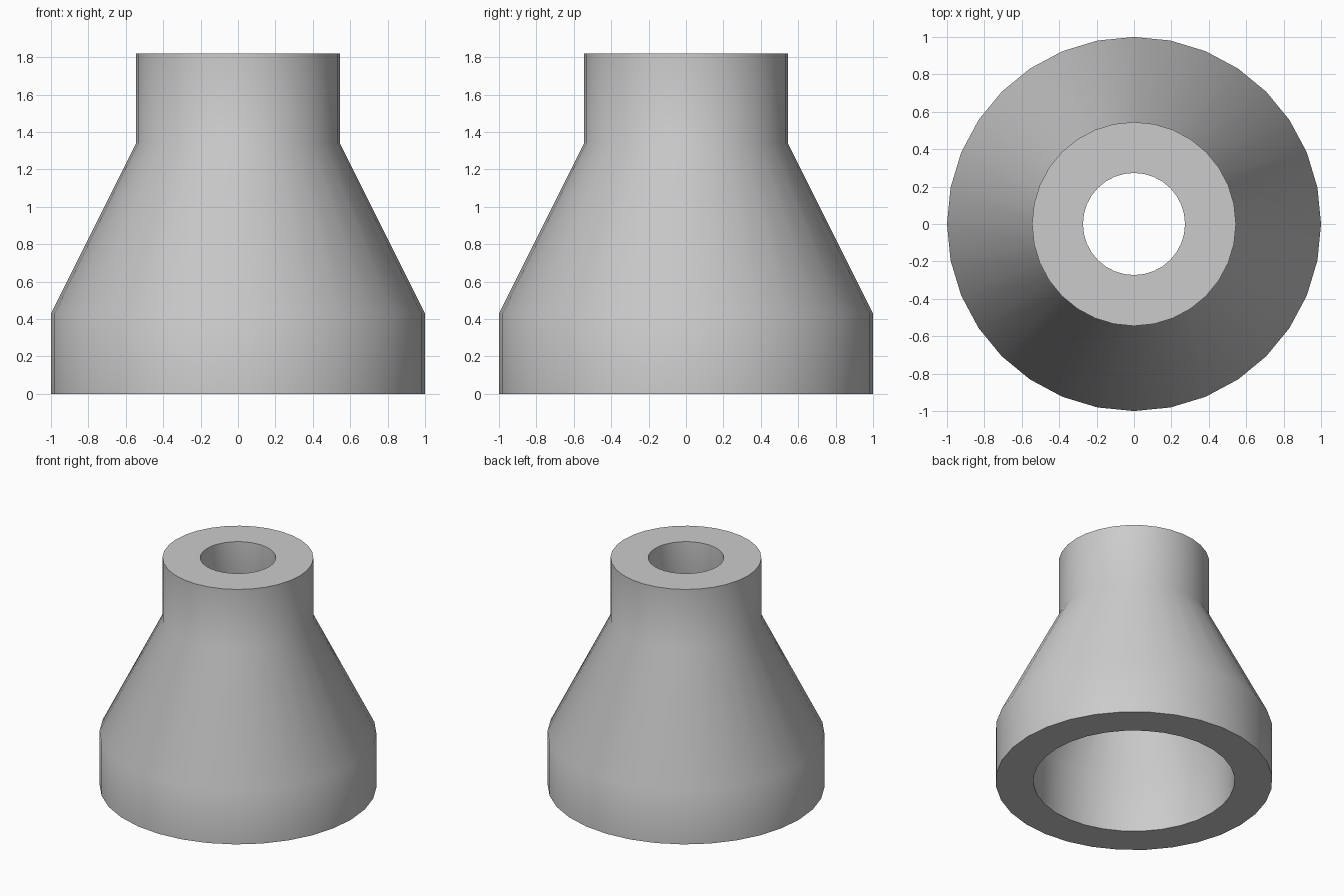
import bpy, bmesh
from math import tau

cube = bpy.data.objects.get("Cube")
if cube:
    bpy.data.objects.remove(cube, do_unlink=True)

SIDES = 32
HEIGHT = 1.82

# Plain grey finish
grey = bpy.data.materials.new("plain_grey")
grey.use_nodes = True
colour = (0.6, 0.6, 0.6, 1.0)
grey.diffuse_color = colour
grey.node_tree.nodes["Principled BSDF"].inputs["Base Color"].default_value = colour

# Closed wall section as (radius, height): outside going up, bore going down
wall = [(1.0, 0.0), (1.0, 0.43), (0.545, 1.34), (0.545, HEIGHT)]
bore = [(0.273, HEIGHT), (0.273, 1.34), (0.728, 0.43), (0.728, 0.0)]
section = wall + bore

# Revolve the section around the vertical axis
bm = bmesh.new()
verts = [bm.verts.new((r, 0, z)) for r, z in section]
edges = [bm.edges.new((a, b)) for a, b in zip(verts, verts[1:] + verts[:1])]
bmesh.ops.spin(bm, geom=verts + edges, cent=(0, 0, 0), axis=(0, 0, 1),
               angle=tau, steps=SIDES, use_merge=False, use_duplicate=False)
bmesh.ops.remove_doubles(bm, verts=bm.verts, dist=0.0005)
bmesh.ops.recalc_face_normals(bm, faces=bm.faces)

mesh = bpy.data.meshes.new("reducer_body")
bm.to_mesh(mesh)
bm.free()
mesh.materials.append(grey)

body = bpy.data.objects.new("reducer_body", mesh)
bpy.context.collection.objects.link(body)

# Smooth sides with sharp rims
bpy.ops.object.select_all(action="DESELECT")
body.select_set(True)
bpy.context.view_layer.objects.active = body
bpy.ops.object.shade_smooth_by_angle()
